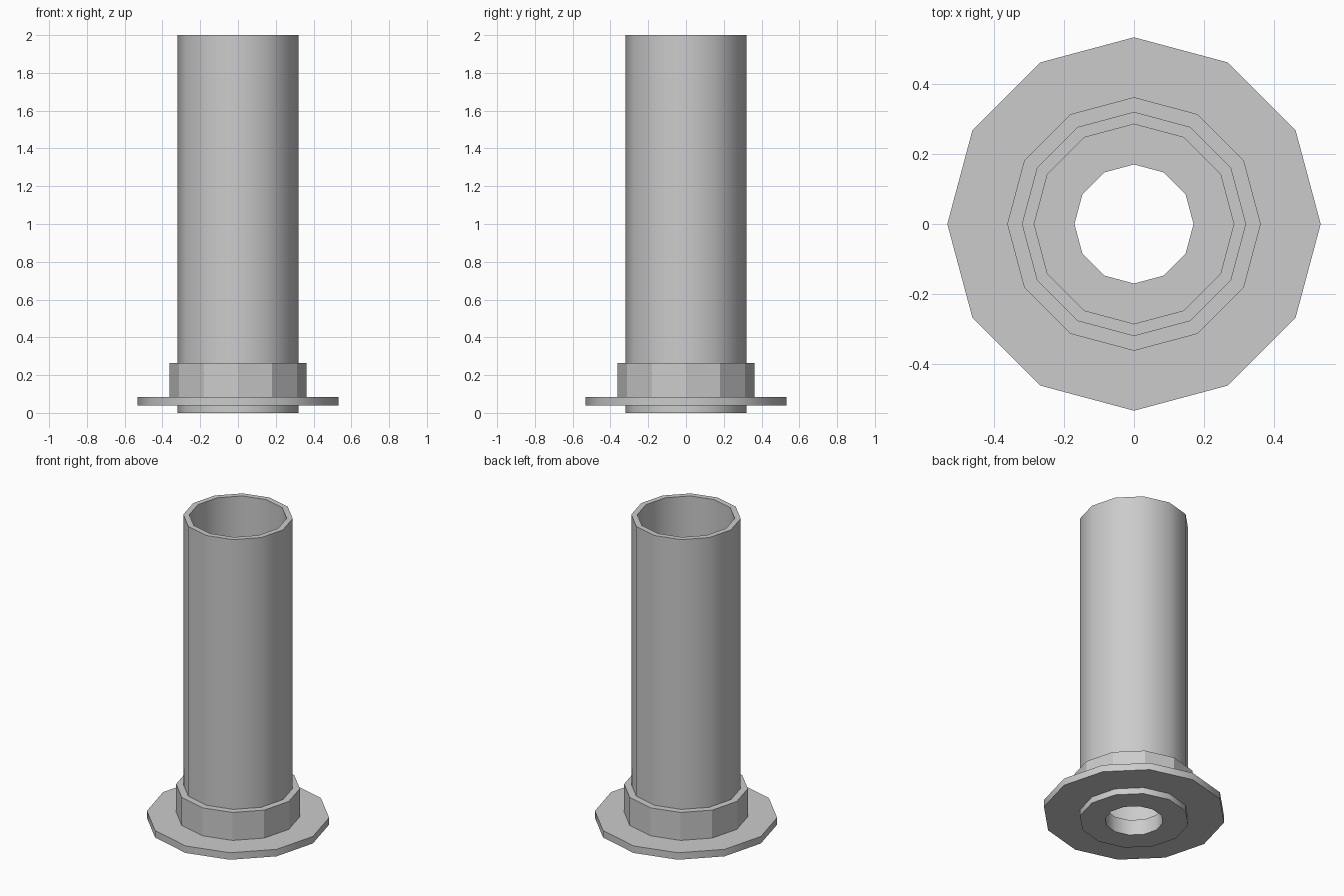
import bpy, bmesh, math

if "Cube" in bpy.data.objects:
    bpy.data.objects.remove(bpy.data.objects["Cube"])

SIDES = 12


def lathe(name, profile, smooth):
    """Revolve a closed (radius, z) outline around the z axis."""
    bm = bmesh.new()
    verts = [bm.verts.new((r, 0, z)) for r, z in profile]
    edges = [bm.edges.new((verts[i - 1], verts[i])) for i in range(len(verts))]
    bmesh.ops.spin(bm, geom=verts + edges, cent=(0, 0, 0), axis=(0, 0, 1),
                   angle=math.tau, steps=SIDES)
    bmesh.ops.remove_doubles(bm, verts=bm.verts[:], dist=1e-4)
    bmesh.ops.recalc_face_normals(bm, faces=bm.faces[:])
    mesh = bpy.data.meshes.new(name)
    bm.to_mesh(mesh)
    bm.free()
    obj = bpy.data.objects.new(name, mesh)
    bpy.context.collection.objects.link(obj)
    if smooth:
        bpy.ops.object.select_all(action='DESELECT')
        obj.select_set(True)
        bpy.context.view_layer.objects.active = obj
        bpy.ops.object.shade_smooth_by_angle(angle=math.radians(45))
    return obj


# Hollow tube with a thick, pierced floor
lathe("tube", [(0.17, 0), (0.32, 0), (0.32, 2), (0.285, 2),
               (0.285, 0.10), (0.17, 0.10)], True)

# Wide flange just above the foot
lathe("flange", [(0.32, 0.04), (0.533, 0.04), (0.533, 0.085), (0.32, 0.085)], True)

# Faceted collar sitting on the flange
lathe("collar", [(0.32, 0.085), (0.362, 0.085), (0.362, 0.265), (0.32, 0.265)], False)
